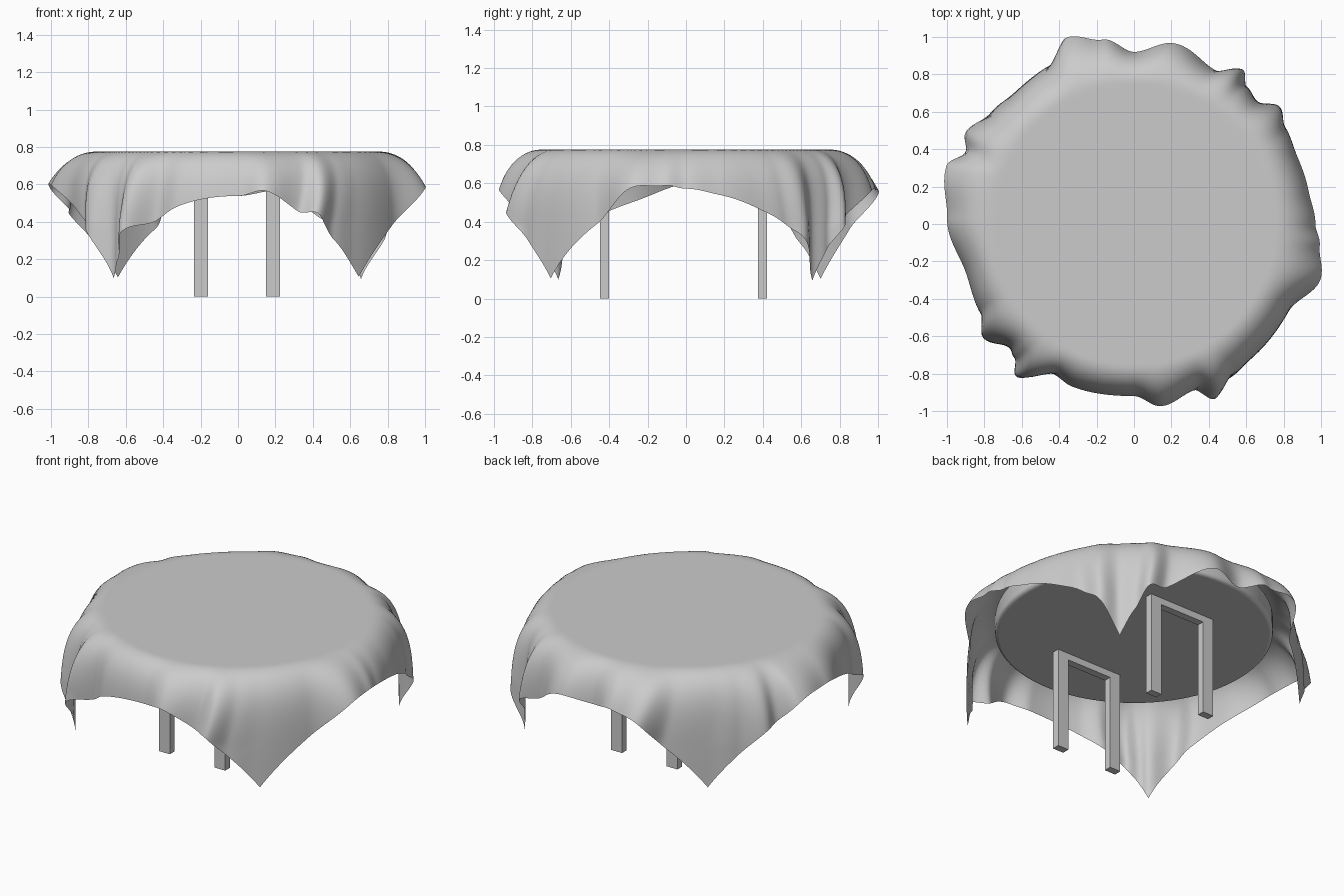
import bpy, bmesh, math

if "Cube" in bpy.data.objects:
    bpy.data.objects.remove(bpy.data.objects["Cube"])

HALF = 1.075      # half side of the square cloth
RIM = 0.76        # radius where the cloth starts to bend
TOP = 0.775

# Outline of the draped cloth seen from above: angle, radius (folds)
FOLDS = [(0, .97), (10, .95), (21, .945), (30, .96), (37, 1.0), (45, .93), (52, .95),
         (57, 1.01), (64, .93), (78, .99), (90, .92), (101, 1.0), (113, 1.06),
         (122, .96), (135, .95), (143, .97), (151, 1.025), (156, .98), (162, 1.05), (178, 1.0),
         (196, .935), (208, .95), (215, 1.01), (225, .94), (229, .96), (234, 1.03),
         (244, .91), (251, .93), (270, .92), (280, .985), (293, .945), (299, 1.03),
         (306, .97), (314, .955), (330, .95), (343, 1.04), (353, 1.0), (360, .97)]


def outline(deg):
    deg %= 360
    for (a, ra), (b, rb) in zip(FOLDS, FOLDS[1:]):
        if a <= deg <= b:
            k = (1 - math.cos(math.pi * (deg - a) / (b - a))) / 2
            return ra + (rb - ra) * k


def reach(deg):
    """Bend size that brings the hem out to the outline radius."""
    a = math.radians(deg)
    hem = HALF / max(abs(math.cos(a)), abs(math.sin(a))) - RIM
    want = outline(deg) - RIM
    lo, hi = 0.05, 0.45
    for _ in range(25):
        mid = (lo + hi) / 2
        if mid * math.tanh(hem / mid) < want:
            lo = mid
        else:
            hi = mid
    return lo


def drape(u, v):
    s = math.hypot(u, v)
    if s <= RIM:
        return u, v, TOP
    t = s - RIM
    deg = math.degrees(math.atan2(v, u)) % 360
    size = reach(deg)
    r = RIM + size * math.tanh(t / size)
    # drop keeps the length of the cloth
    n = 30
    drop = sum(math.sqrt(1 - math.cosh((i + .5) * t / n / size) ** -4)
               for i in range(n)) * t / n
    # two corners hang wide and flat, the other two are gathered
    quad = int(deg // 90)
    off = deg - (quad * 90 + 45)
    gain = 3.0 if quad in (1, 3) else -3.0
    fall = min(1, t / 0.5) ** 2
    deg += gain * fall * math.sin(math.radians(4 * off))
    if quad in (1, 3):
        deg -= 2.5 * fall * math.cos(math.radians(2 * off))
    a = math.radians(deg)
    return r * math.cos(a), r * math.sin(a), TOP - drop


def finish(name, bm):
    me = bpy.data.meshes.new(name)
    bm.to_mesh(me)
    bm.free()
    ob = bpy.data.objects.new(name, me)
    bpy.context.collection.objects.link(ob)
    return ob


def add_box(bm, x0, x1, y0, y1, z0, z1):
    verts = bmesh.ops.create_cube(bm, size=1)["verts"]
    for v in verts:
        v.co = ((x0 + x1) / 2 + v.co.x * (x1 - x0),
                (y0 + y1) / 2 + v.co.y * (y1 - y0),
                (z0 + z1) / 2 + v.co.z * (z1 - z0))


# Tablecloth: square sheet draped over the round top
bm = bmesh.new()
bmesh.ops.create_grid(bm, x_segments=110, y_segments=110, size=HALF)
for v in bm.verts:
    v.co = drape(v.co.x, v.co.y)
for f in bm.faces:
    f.smooth = True
finish("tablecloth", bm)

# Round table top
bpy.ops.mesh.primitive_cylinder_add(vertices=96, radius=0.79, depth=0.13, location=(0, 0, 0.697))
top = bpy.context.object
top.name = "table_top"
bev = top.modifiers.new("rounded_rim", "BEVEL")
bev.width = 0.02
bev.segments = 3
bpy.ops.object.shade_smooth_by_angle()

# Two inverted-U leg frames
for name, y in (("front_leg_frame", -0.425), ("back_leg_frame", 0.398)):
    bm = bmesh.new()
    y0, y1 = y - 0.023, y + 0.023
    add_box(bm, -0.235, -0.16, y0, y1, 0, 0.59)
    add_box(bm, 0.15, 0.225, y0, y1, 0, 0.59)
    add_box(bm, -0.235, 0.225, y0, y1, 0.59, 0.634)
    finish(name, bm)
